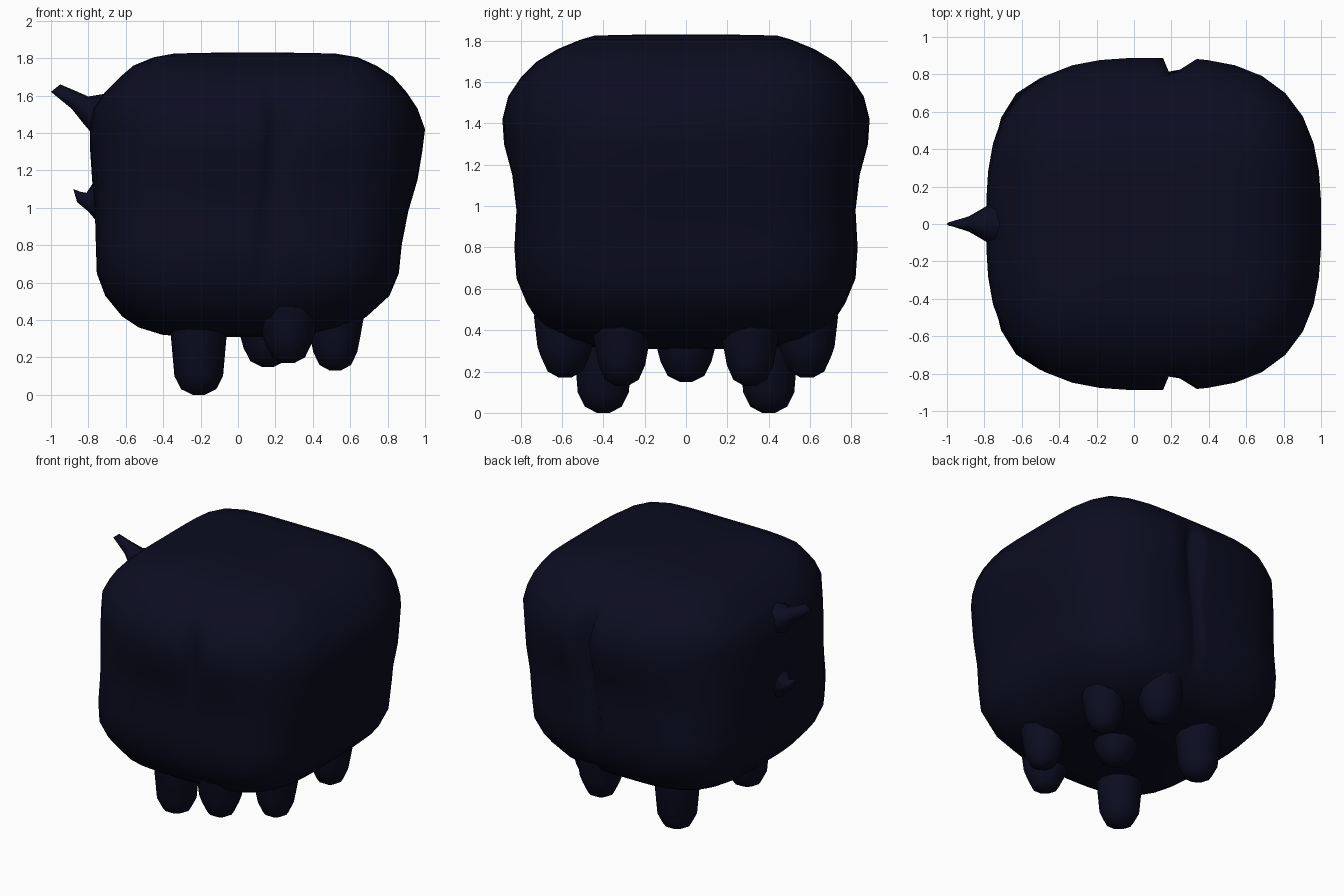
import bpy, bmesh, math
from mathutils import Vector

if "Cube" in bpy.data.objects:
    bpy.data.objects.remove(bpy.data.objects["Cube"])

navy = bpy.data.materials.new("dark_navy")
navy.diffuse_color = (0.0035, 0.0037, 0.0145, 1)
navy.use_nodes = True
navy.node_tree.nodes["Principled BSDF"].inputs["Base Color"].default_value = navy.diffuse_color


def loft(name, rings, cap_start=True, cap_end=True):
    """Skin a list of equal-length point rings into one smooth object."""
    bm = bmesh.new()
    rows = [[bm.verts.new(p) for p in ring] for ring in rings]
    n = len(rows[0])
    for a, b in zip(rows, rows[1:]):
        for i in range(n):
            j = (i + 1) % n
            bm.faces.new((a[i], a[j], b[j], b[i]))
    for row, wanted in ((rows[0], cap_start), (rows[-1], cap_end)):
        if wanted:
            bm.faces.new(row)
    bmesh.ops.recalc_face_normals(bm, faces=bm.faces)
    mesh = bpy.data.meshes.new(name)
    bm.to_mesh(mesh)
    bm.free()
    mesh.materials.append(navy)
    mesh.polygons.foreach_set("use_smooth", [True] * len(mesh.polygons))
    obj = bpy.data.objects.new(name, mesh)
    bpy.context.collection.objects.link(obj)
    return obj


# Body: rounded-square sections, each (z, x min, x max, y half width, squareness)
sections = [
    (0.31, -0.20, 0.28, 0.25, 3.0), (0.32, -0.40, 0.45, 0.45, 3.2),
    (0.36, -0.53, 0.60, 0.60, 3.4), (0.42, -0.62, 0.69, 0.70, 3.6),
    (0.53, -0.71, 0.81, 0.77, 3.9), (0.65, -0.755, 0.86, 0.82, 4.0),
    (0.80, -0.76, 0.875, 0.83, 4.0), (0.98, -0.765, 0.91, 0.82, 3.8),
    (1.15, -0.78, 0.96, 0.84, 3.4), (1.30, -0.79, 0.985, 0.88, 3.0),
    (1.42, -0.79, 1.0, 0.888, 2.9), (1.53, -0.775, 0.96, 0.86, 3.1),
    (1.62, -0.71, 0.90, 0.80, 3.6), (1.70, -0.63, 0.83, 0.72, 4.4),
    (1.76, -0.56, 0.74, 0.62, 5.5), (1.805, -0.45, 0.64, 0.51, 6.5),
    (1.825, -0.34, 0.52, 0.44, 6.5), (1.83, -0.1, 0.25, 0.2, 5.0),
]
# Side creases: angle -> greatest y half width allowed there
crease = {86.8: 9, 84.3: 0.795, 81.0: 0.815, 75.5: 9}
half = sorted([k * 9 for k in range(21) if not 75 < k * 9 < 87] + list(crease))
angles = half + [-a for a in reversed(half) if 0 < a < 180]


def body_ring(z, x0, x1, hy, power):
    ring = []
    for a in angles:
        c, s = math.cos(math.radians(a)), math.sin(math.radians(a))
        r = (abs(c) ** power + abs(s) ** power) ** (-1 / power)
        limit = crease.get(abs(a), 9)
        y = max(-limit, min(limit, r * s * hy))
        ring.append((0.5 * (x0 + x1) + r * c * 0.5 * (x1 - x0), y, z))
    return ring


loft("body", [body_ring(*s) for s in sections])


# Legs: blunt stubs with rounded ends, flaring into the body
def leg(name, x, y, bottom, r, top=0.42):
    profile = [(top, 1.3), (0.32, 1.15), (bottom + 0.10, 1.0),
               (bottom + 0.03, 0.72), (bottom, 0.25)]
    rings = []
    for z, k in profile:
        rings.append([(x + r * k * math.cos(t), y + r * k * math.sin(t), z)
                      for t in (math.tau * i / 10 for i in range(10))])
    loft(name, rings, cap_start=False)


leg("middle_leg", 0.16, 0, 0.15, 0.13)
for side, label in ((-1, "front"), (1, "back")):
    leg(label + "_long_leg", -0.21, side * 0.40, 0.0, 0.13)
    leg(label + "_right_leg", 0.52, side * 0.31, 0.13, 0.118)
    leg(label + "_outer_leg", 0.27, side * 0.585, 0.17, 0.122, top=0.47)


# Spikes: each station is (upper x, upper z, lower x, lower z, y half width)
def spike(name, stations):
    rings = []
    for ux, uz, lx, lz, w in stations:
        mid = Vector(((ux + lx) / 2, 0, (uz + lz) / 2))
        up = Vector(((ux - lx) / 2, 0, (uz - lz) / 2))
        rings.append([mid + up * math.cos(t) + Vector((0, w * math.sin(t), 0))
                      for t in (math.tau * i / 8 for i in range(8))])
    loft(name, rings, cap_start=False)


spike("upper_spike", [(-0.68, 1.615, -0.75, 1.36, 0.14), (-0.80, 1.595, -0.83, 1.455, 0.08),
                      (-0.88, 1.63, -0.89, 1.53, 0.04), (-0.95, 1.66, -1.0, 1.62, 0.012)])
spike("lower_spike", [(-0.75, 1.17, -0.74, 0.91, 0.12), (-0.81, 1.08, -0.80, 0.98, 0.055),
                      (-0.84, 1.085, -0.86, 1.03, 0.03), (-0.88, 1.10, -0.875, 1.08, 0.01)])
